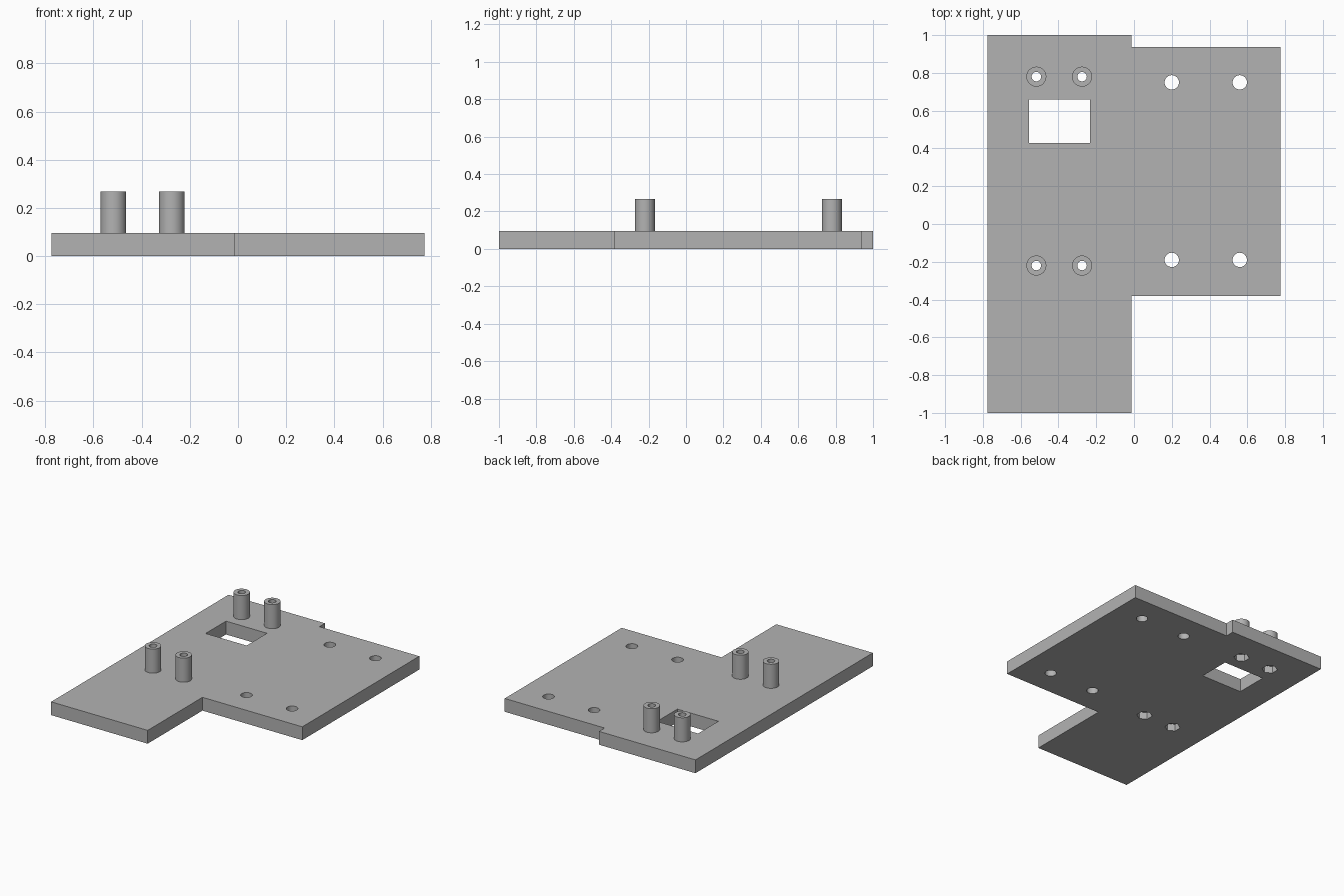
import bpy, bmesh
from math import pi
from mathutils import Matrix, Vector

if "Cube" in bpy.data.objects:
    bpy.data.objects.remove(bpy.data.objects["Cube"])

THICK, TOP = 0.095, 0.267
BORE_R, POST_R, HOLE_R, NUT_R, NUT_DEPTH = 0.025, 0.053, 0.038, 0.052, 0.05
POSTS = [(x, y) for x in (-0.517, -0.275) for y in (-0.22, 0.78)]
HOLES = [(x, y) for x in (0.2, 0.56) for y in (-0.19, 0.75)]

grey = bpy.data.materials.new("plain grey")
grey.use_nodes = True
grey.diffuse_color = (0.45, 0.45, 0.45, 1)
grey.node_tree.nodes["Principled BSDF"].inputs["Base Color"].default_value = grey.diffuse_color


def make_object(name, bm):
    bmesh.ops.recalc_face_normals(bm, faces=bm.faces)
    mesh = bpy.data.meshes.new(name)
    bm.to_mesh(mesh)
    bm.free()
    mesh.materials.append(grey)
    obj = bpy.data.objects.new(name, mesh)
    bpy.context.collection.objects.link(obj)
    return obj


def add_cylinder(bm, centre, radius, low, high, sides=32):
    place = Matrix.Translation((*centre, (low + high) / 2))
    bmesh.ops.create_cone(bm, cap_ends=True, segments=sides, radius1=radius,
                          radius2=radius, depth=high - low, matrix=place)


def cut(target, cutter):
    mod = target.modifiers.new(cutter.name, 'BOOLEAN')
    mod.operation, mod.solver, mod.object = 'DIFFERENCE', 'EXACT', cutter
    cutter.hide_render = True
    cutter.hide_set(True)


# Stepped base plate, extruded from its outline
outline = [(-0.775, -1), (-0.013, -1), (-0.013, -0.382), (0.775, -0.382),
           (0.775, 0.937), (-0.013, 0.937), (-0.013, 1), (-0.775, 1)]
bm = bmesh.new()
face = bm.faces.new([bm.verts.new((x, y, 0)) for x, y in outline])
side = bmesh.ops.extrude_face_region(bm, geom=[face])["geom"]
bmesh.ops.translate(bm, vec=(0, 0, THICK),
                    verts=[v for v in side if isinstance(v, bmesh.types.BMVert)])
plate = make_object("base_plate", bm)

# Through holes and rectangular window
bm = bmesh.new()
for centre in HOLES:
    add_cylinder(bm, centre, HOLE_R, -0.1, 0.2)
for centre in POSTS:
    add_cylinder(bm, centre, BORE_R, -0.1, 0.2)
window = Matrix.Translation((-0.395, 0.545, 0.05)) @ Matrix.Diagonal((0.324, 0.23, 0.3, 1))
bmesh.ops.create_cube(bm, size=1, matrix=window)
cut(plate, make_object("through_hole_cutter", bm))

# Hexagonal nut pockets in the underside
bm = bmesh.new()
for centre in POSTS:
    add_cylinder(bm, centre, NUT_R, -0.1, NUT_DEPTH, sides=6)
cut(plate, make_object("nut_pocket_cutter", bm))

# Hollow standoff posts, spun from a rectangular section
for number, (x, y) in enumerate(POSTS, 1):
    bm = bmesh.new()
    section = [(BORE_R, THICK), (POST_R, THICK), (POST_R, TOP), (BORE_R, TOP)]
    verts = [bm.verts.new((r, 0, z)) for r, z in section]
    edges = [bm.edges.new((verts[i - 1], verts[i])) for i in range(4)]
    bmesh.ops.spin(bm, geom=verts + edges, cent=(0, 0, 0), axis=(0, 0, 1),
                   angle=2 * pi, steps=32, use_merge=True)
    bmesh.ops.remove_doubles(bm, verts=bm.verts, dist=0.0001)
    bmesh.ops.translate(bm, verts=bm.verts, vec=Vector((x, y, 0)))
    post = make_object(f"standoff_post_{number}", bm)
    bpy.ops.object.select_all(action='DESELECT')
    post.select_set(True)
    bpy.context.view_layer.objects.active = post
    bpy.ops.object.shade_smooth_by_angle(angle=pi / 6)
